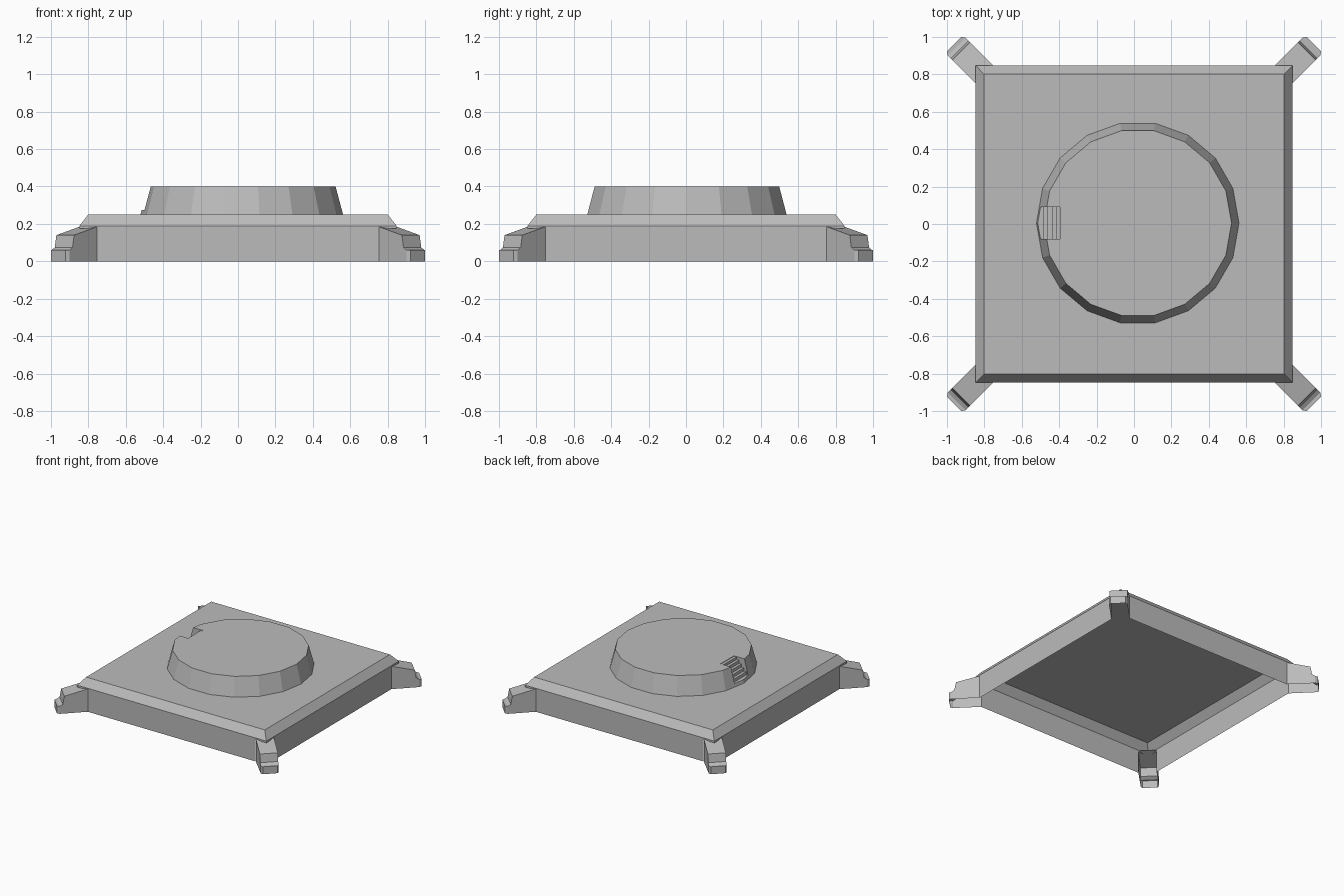
import bpy, bmesh, math
from mathutils import Matrix

if "Cube" in bpy.data.objects:
    bpy.data.objects.remove(bpy.data.objects["Cube"], do_unlink=True)

grey = bpy.data.materials.new("plain_grey")
grey.use_nodes = True
colour = (0.5, 0.5, 0.5, 1)
grey.diffuse_color = colour
grey.node_tree.nodes["Principled BSDF"].inputs["Base Color"].default_value = colour


def add_face(bm, points):
    return bm.faces.new([bm.verts.new(p) for p in points])


def finish(bm, name):
    bmesh.ops.remove_doubles(bm, verts=bm.verts, dist=0.0005)
    bmesh.ops.recalc_face_normals(bm, faces=bm.faces)
    mesh = bpy.data.meshes.new(name)
    bm.to_mesh(mesh)
    bm.free()
    mesh.materials.append(grey)
    obj = bpy.data.objects.new(name, mesh)
    bpy.context.collection.objects.link(obj)
    return obj


# Hollow square platform: four walls with open corners, sloped rim and flat deck
half, deck, gap = 0.847, 0.80, 0.752
rim_z, gap_z, deck_z = 0.19, 0.175, 0.25
bm = bmesh.new()
outline = [(gap, 0), (gap, gap_z), (half, gap_z), (half, rim_z)]
outline += [(-x, z) for x, z in reversed(outline)]
for i in range(4):
    before = set(bm.verts)
    add_face(bm, [(x, -half, z) for x, z in outline])
    add_face(bm, [(-half, -half, rim_z), (half, -half, rim_z),
                  (deck, -deck, deck_z), (-deck, -deck, deck_z)])
    bmesh.ops.transform(bm, matrix=Matrix.Rotation(i * math.pi / 2, 4, "Z"),
                        verts=[v for v in bm.verts if v not in before])
add_face(bm, [(sx * deck, sy * deck, deck_z)
              for sx, sy in ((-1, -1), (1, -1), (1, 1), (-1, 1))])
platform = finish(bm, "platform")

# Hollow corner legs: sloped top, stepped end and a foot with clipped corners
width = 0.067
profile = [(1.13, 0), (1.13, 0.185), (1.305, 0.14), (1.317, 0.075), (1.34, 0.06), (1.34, 0)]
tip = [(1.34, -width), (1.358, -0.055), (1.358, 0.055), (1.34, width)]
for i, name in enumerate(("back_left", "back_right", "front_right", "front_left")):
    bm = bmesh.new()
    for side in (-width, width):
        add_face(bm, [(d, side, z) for d, z in profile])
    for (d0, z0), (d1, z1) in zip(profile[1:4], profile[2:5]):
        add_face(bm, [(d0, -width, z0), (d0, width, z0), (d1, width, z1), (d1, -width, z1)])
    add_face(bm, [(d, t, 0.06) for d, t in tip])
    for a, b in zip(tip, tip[1:]):
        add_face(bm, [(*a, 0), (*b, 0), (*b, 0.06), (*a, 0.06)])
    bmesh.ops.transform(bm, verts=bm.verts,
                        matrix=Matrix.Rotation(math.radians(45 + 90 * i), 4, "Z"))
    finish(bm, name + "_leg")

# Tapered round dais
top_z = 0.40
bm = bmesh.new()
bmesh.ops.create_cone(bm, cap_ends=True, segments=18, radius1=0.541, radius2=0.501,
                      depth=top_z - deck_z,
                      matrix=Matrix.Translation((0.02, 0.005, (top_z + deck_z) / 2))
                      @ Matrix.Rotation(math.radians(10), 4, "Z"))
dais = finish(bm, "round_dais")

# Staircase notch cut into the dais on its right side
steps, start, end = 6, -0.505, -0.373
run, rise = (end - start) / steps, (top_z - deck_z) / steps
stair = [(-0.6, top_z + 0.1), (-0.6, deck_z + rise), (start, deck_z + rise)]
for i in range(1, steps):
    x = start + i * run
    stair += [(x, deck_z + i * rise), (x, deck_z + (i + 1) * rise)]
stair[-1] = (stair[-1][0], top_z - 0.004)
stair += [(end, top_z - 0.004), (end, top_z + 0.1)]
bm = bmesh.new()
face = add_face(bm, [(x, -0.081, z) for x, z in stair])
extruded = bmesh.ops.extrude_face_region(bm, geom=[face])["geom"]
bmesh.ops.translate(bm, vec=(0, 0.172, 0),
                    verts=[v for v in extruded if isinstance(v, bmesh.types.BMVert)])
cutter = finish(bm, "stair_cutter")
cutter.hide_render = True

cut = dais.modifiers.new("stairs", "BOOLEAN")
cut.operation, cut.solver, cut.object = "DIFFERENCE", "EXACT", cutter
bpy.context.view_layer.objects.active = dais
bpy.ops.object.modifier_apply(modifier=cut.name)
bpy.data.objects.remove(cutter, do_unlink=True)
